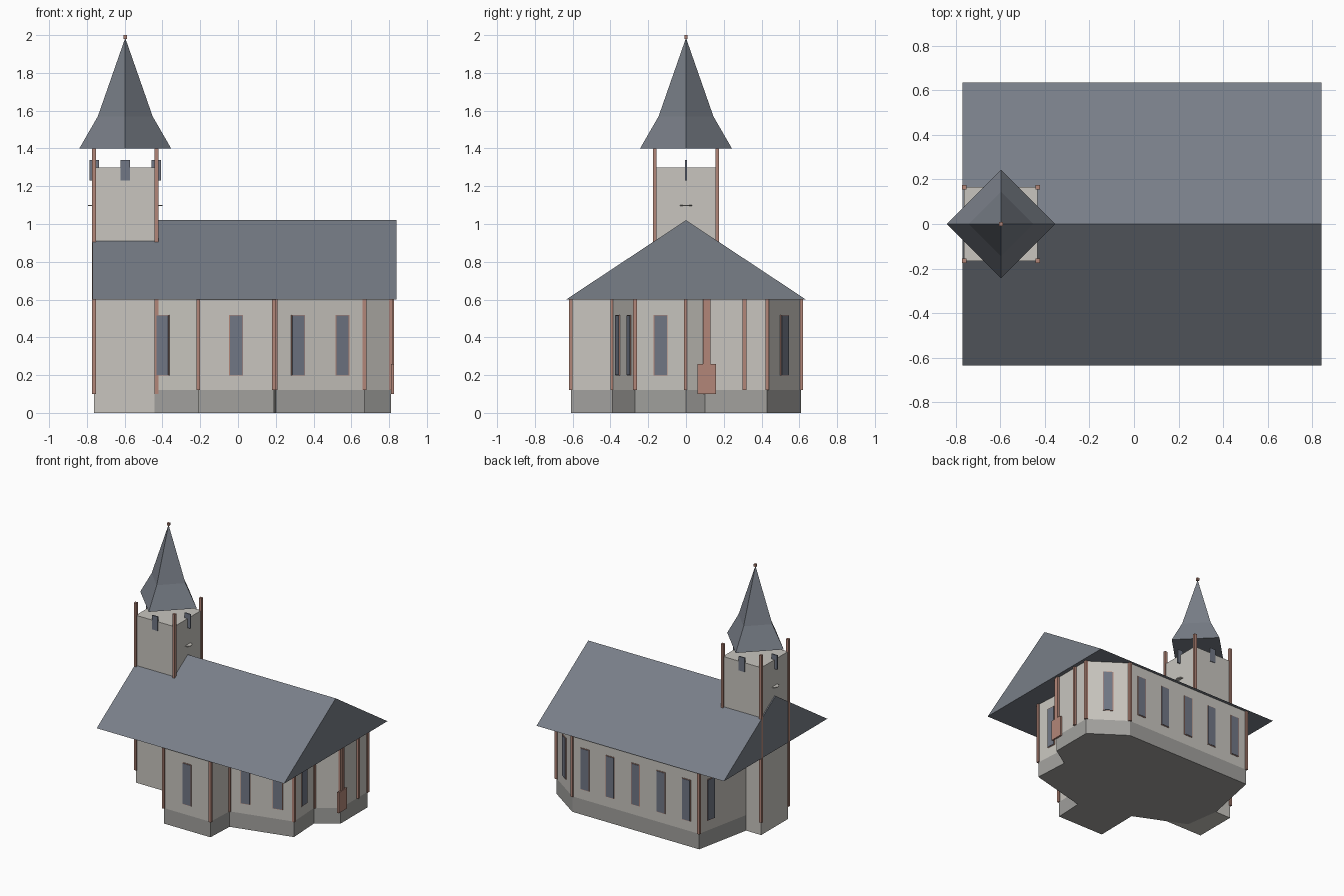
import bpy, bmesh, math
from mathutils import Vector, Matrix

if "Cube" in bpy.data.objects:
    bpy.data.objects.remove(bpy.data.objects["Cube"], do_unlink=True)


def material(name, rgb):
    m = bpy.data.materials.new(name)
    m.use_nodes = True
    m.diffuse_color = (*rgb, 1)
    m.node_tree.nodes["Principled BSDF"].inputs["Base Color"].default_value = (*rgb, 1)
    return m


WALL = material("pale plaster", (0.58, 0.56, 0.52))
PLINTH = material("grey stone", (0.36, 0.355, 0.34))
ROOF = material("slate", (0.19, 0.21, 0.245))
TRIM = material("red timber", (0.45, 0.24, 0.19))
GLASS = material("window glass", (0.165, 0.185, 0.235))


def finish(name, bm, mat):
    bmesh.ops.recalc_face_normals(bm, faces=bm.faces)
    mesh = bpy.data.meshes.new(name)
    bm.to_mesh(mesh)
    bm.free()
    mesh.materials.append(mat)
    obj = bpy.data.objects.new(name, mesh)
    bpy.context.collection.objects.link(obj)
    return obj


def prism(name, outline, shift, mat):
    """Extrude a closed outline of 3D points along a vector."""
    bm = bmesh.new()
    face = bm.faces.new([bm.verts.new(p) for p in outline])
    moved = bmesh.ops.extrude_face_region(bm, geom=[face])["geom"]
    bmesh.ops.translate(bm, vec=shift, verts=[v for v in moved if isinstance(v, bmesh.types.BMVert)])
    if not face.is_valid or len(bm.faces) < len(outline) + 2:
        bm.faces.new([v for v in bm.verts][:len(outline)])
    return finish(name, bm, mat)


def box(name, centre, size, mat, angle=0):
    bm = bmesh.new()
    matrix = Matrix.Translation(centre) @ Matrix.Rotation(angle, 4, "Z") @ Matrix.Diagonal((*size, 1))
    bmesh.ops.create_cube(bm, size=1, matrix=matrix)
    return finish(name, bm, mat)


def post(name, x, y, z0, z1):
    box(name, (x, y, (z0 + z1) / 2), (0.02, 0.02, z1 - z0), TRIM)


def window(p, q, t):
    """Framed window on the wall from p to q."""
    p, q = Vector((*p, 0)), Vector((*q, 0))
    c, d = p.lerp(q, t), q - p
    angle = math.atan2(d.y, d.x)
    box("window_frame", (c.x, c.y, 0.358), (0.075, 0.008, 0.322), TRIM, angle)
    box("window_pane", (c.x, c.y, 0.358), (0.066, 0.014, 0.314), GLASS, angle)


# Nave: stone plinth and plaster walls on an irregular plan
plan = [(-0.21, -0.61), (0.19, -0.61), (0.2, -0.39), (0.67, -0.27), (0.655, 0),
        (0.81, 0.1), (0.81, 0.43), (0.55, 0.61), (-0.54, 0.61), (-0.63, 0.17),
        (-0.59, -0.1), (-0.205, -0.27)]
prism("plinth", [(x, y, 0) for x, y in plan], (0, 0, 0.12), PLINTH)
prism("nave_walls", [(x, y, 0.12) for x, y in plan], (0, 0, 0.48), WALL)

# Timber posts at the visible wall corners, plus one beside the door
for i, (x, y) in enumerate(plan):
    if i not in (9, 10):
        post("corner_post", x, y, 0.12, 0.6)
post("door_post", 0.815, 0.31, 0.12, 0.6)
post("door_post", 0.815, 0.12, 0.26, 0.6)
box("door", (0.818, 0.11, 0.18), (0.014, 0.1, 0.16), TRIM)

# Windows evenly spaced along their walls
for wall, spots in {0: [0.5], 2: [0.25, 0.75], 3: [0.5], 6: [0.5],
                    7: [0.1, 0.3, 0.5, 0.7, 0.9], 8: [0.25], 10: [0.5]}.items():
    for t in spots:
        window(plan[wall], plan[wall + 1], t)

# Main gabled roof
prism("nave_roof", [(-0.77, -0.635, 0.6), (-0.77, 0.635, 0.6), (-0.77, 0, 1.02)], (1.61, 0, 0), ROOF)

# Tower with tall corner posts
TX, H = -0.597, 0.165
box("tower", (TX, 0, 0.65), (2 * H, 2 * H, 1.3), WALL)
for sx in (-1, 1):
    for sy in (-1, 1):
        post("tower_post", TX + sx * H, sy * H, 0.1, 1.4)

# Belfry slats and flat round dials in the middle of the tower sides
for dx, dy in ((-1, 0), (1, 0), (0, -1), (0, 1)):
    box("belfry_slat", (TX + dx * H, dy * H, 1.285), (0.05, 0.009, 0.11), GLASS)
    if dx:
        bm = bmesh.new()
        bmesh.ops.create_cone(bm, cap_ends=True, segments=12, radius1=0.032, radius2=0.032, depth=0.005,
                              matrix=Matrix.Translation((TX + dx * H, 0, 1.097)))
        finish("dial", bm, WALL)

# Flared spire, turned corner-on
bm = bmesh.new()
for r0, r1, z0, z1 in ((0.243, 0.145, 1.4, 1.57), (0.145, 0, 1.57, 1.985)):
    bmesh.ops.create_cone(bm, cap_ends=z0 < 1.5, segments=4, radius1=r0, radius2=r1, depth=z1 - z0,
                          matrix=Matrix.Translation((TX, 0, (z0 + z1) / 2)))
bmesh.ops.delete(bm, geom=[f for f in bm.faces if abs(f.calc_center_median().z - 1.57) < 0.001],
                 context="FACES_ONLY")
bmesh.ops.remove_doubles(bm, verts=bm.verts, dist=0.001)
finish("spire", bm, ROOF)
box("finial", (TX, 0, 1.99), (0.018, 0.018, 0.02), TRIM)
